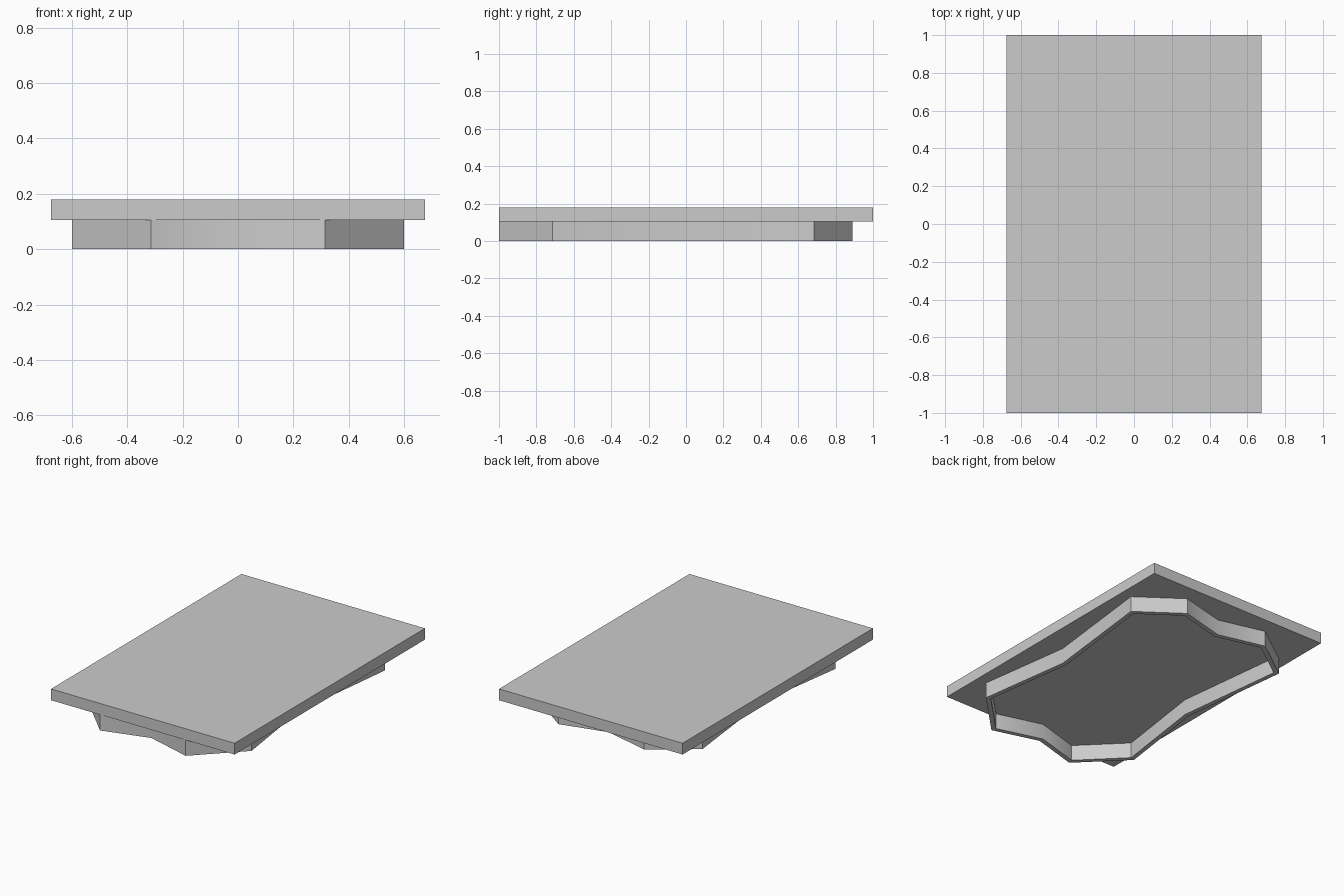
import bpy
import bmesh

cube = bpy.data.objects.get("Cube")
if cube:
    bpy.data.objects.remove(cube, do_unlink=True)

TOP_Z, SKIRT_Z, WALL = 0.18, 0.105, 0.03

grey = bpy.data.materials.new("plain_grey")
grey.use_nodes = True
colour = (0.6, 0.6, 0.6, 1)
grey.diffuse_color = colour
grey.node_tree.nodes["Principled BSDF"].inputs["Base Color"].default_value = colour


def prism(name, outline, z0, z1, capped=True):
    """Extrude a closed outline upwards, with or without end caps."""
    bm = bmesh.new()
    low = [bm.verts.new((x, y, z0)) for x, y in outline]
    high = [bm.verts.new((x, y, z1)) for x, y in outline]
    n = len(outline)
    for i in range(n):
        j = (i + 1) % n
        bm.faces.new((low[i], low[j], high[j], high[i]))
    if capped:
        bm.faces.new(low[::-1])
        bm.faces.new(high)
    mesh = bpy.data.meshes.new(name)
    bm.to_mesh(mesh)
    bm.free()
    obj = bpy.data.objects.new(name, mesh)
    bpy.context.collection.objects.link(obj)
    mesh.materials.append(grey)
    return obj


# Rectangular top slab
prism("top_slab", [(-0.675, -1), (0.675, -1), (0.675, 1), (-0.675, 1)], SKIRT_Z, TOP_Z)

# Hollow skirt: clipped corners, every long side pinched inwards in the middle
half = [(0.315, -1), (0.6, -0.715), (0.51, -0.08), (0.6, 0.685), (0.315, 0.89)]
mirrored = [(-x, y) for x, y in reversed(half)]
skirt = prism("skirt", [(0, -0.91)] + half + [(0, 0.81)] + mirrored, 0, SKIRT_Z, capped=False)
wall = skirt.modifiers.new("wall", 'SOLIDIFY')
wall.thickness = WALL
wall.offset = -1
wall.use_even_offset = True

# Soft bends in the pinched sides, crisp corners
bpy.ops.object.select_all(action='DESELECT')
skirt.select_set(True)
bpy.context.view_layer.objects.active = skirt
bpy.ops.object.modifier_apply(modifier=wall.name)
bpy.ops.object.shade_smooth_by_angle(angle=0.7)
